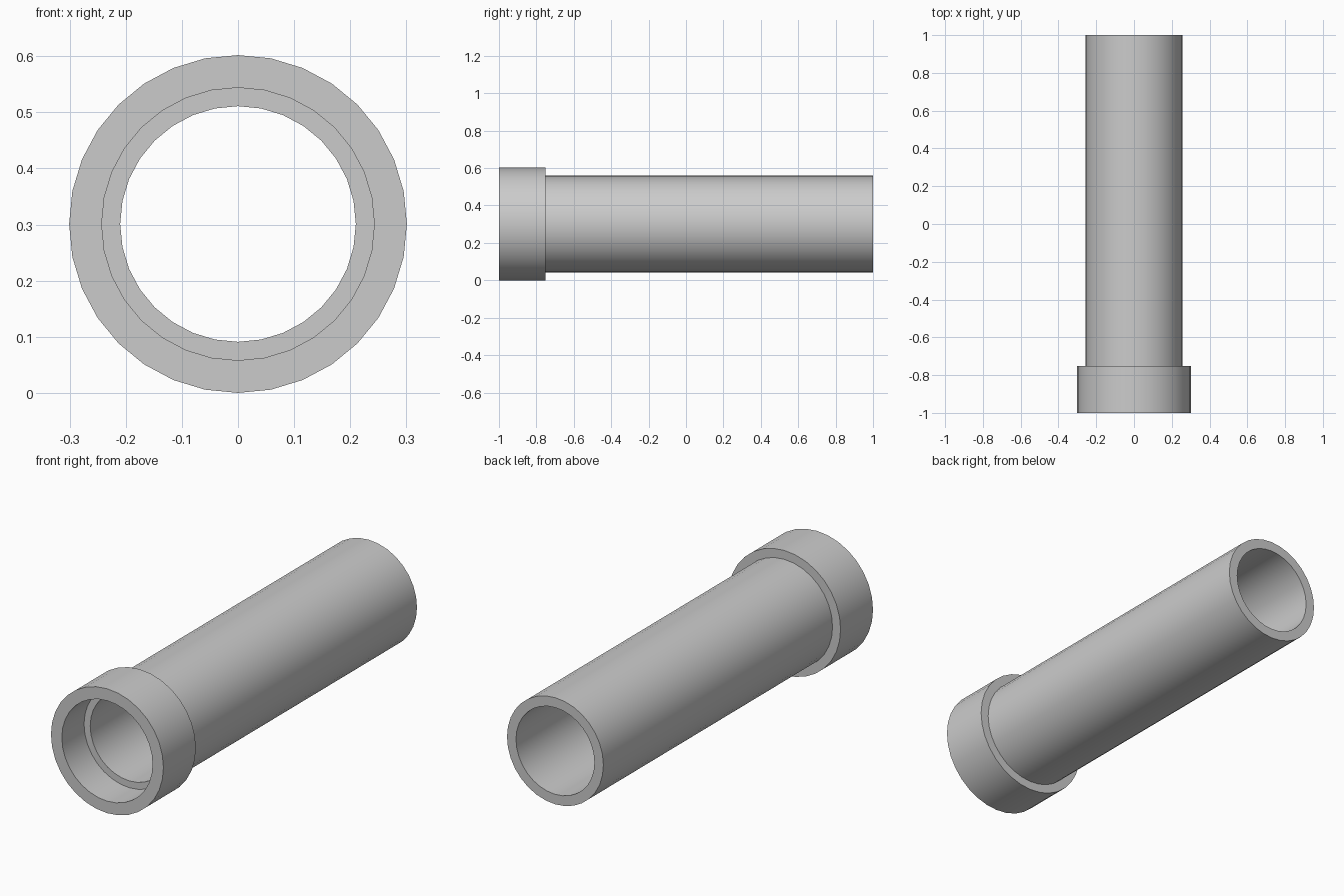
import bpy, bmesh, math

if "Cube" in bpy.data.objects:
    bpy.data.objects.remove(bpy.data.objects["Cube"])

SIDES = 32
CENTRE_Z = 0.301

# Closed wall profile as (radius, y): outside of the collar and pipe, then bore and socket
PROFILE = [
    (0.301, -1.0), (0.301, -0.752),   # collar outside
    (0.258, -0.752), (0.258, 1.0),    # pipe outside
    (0.21, 1.0), (0.21, -0.83),       # pipe bore
    (0.243, -0.83), (0.243, -1.0),    # socket inside the collar
]


def lathe(name, profile):
    """Spin a closed profile around the pipe axis (y)."""
    bm = bmesh.new()
    rings = []
    for r, y in profile:
        rings.append([bm.verts.new((r * math.sin(a), y, CENTRE_Z + r * math.cos(a)))
                      for a in (2 * math.pi * i / SIDES for i in range(SIDES))])
    for k, ring in enumerate(rings):
        nxt = rings[(k + 1) % len(rings)]
        for i in range(SIDES):
            j = (i + 1) % SIDES
            bm.faces.new((ring[i], ring[j], nxt[j], nxt[i]))
    bmesh.ops.recalc_face_normals(bm, faces=bm.faces)
    mesh = bpy.data.meshes.new(name)
    bm.to_mesh(mesh)
    bm.free()
    obj = bpy.data.objects.new(name, mesh)
    bpy.context.collection.objects.link(obj)
    return obj


# Pipe with socket collar
pipe = lathe("socket_pipe", PROFILE)
bpy.context.view_layer.objects.active = pipe
pipe.select_set(True)
bpy.ops.object.shade_smooth_by_angle(angle=math.radians(30))
